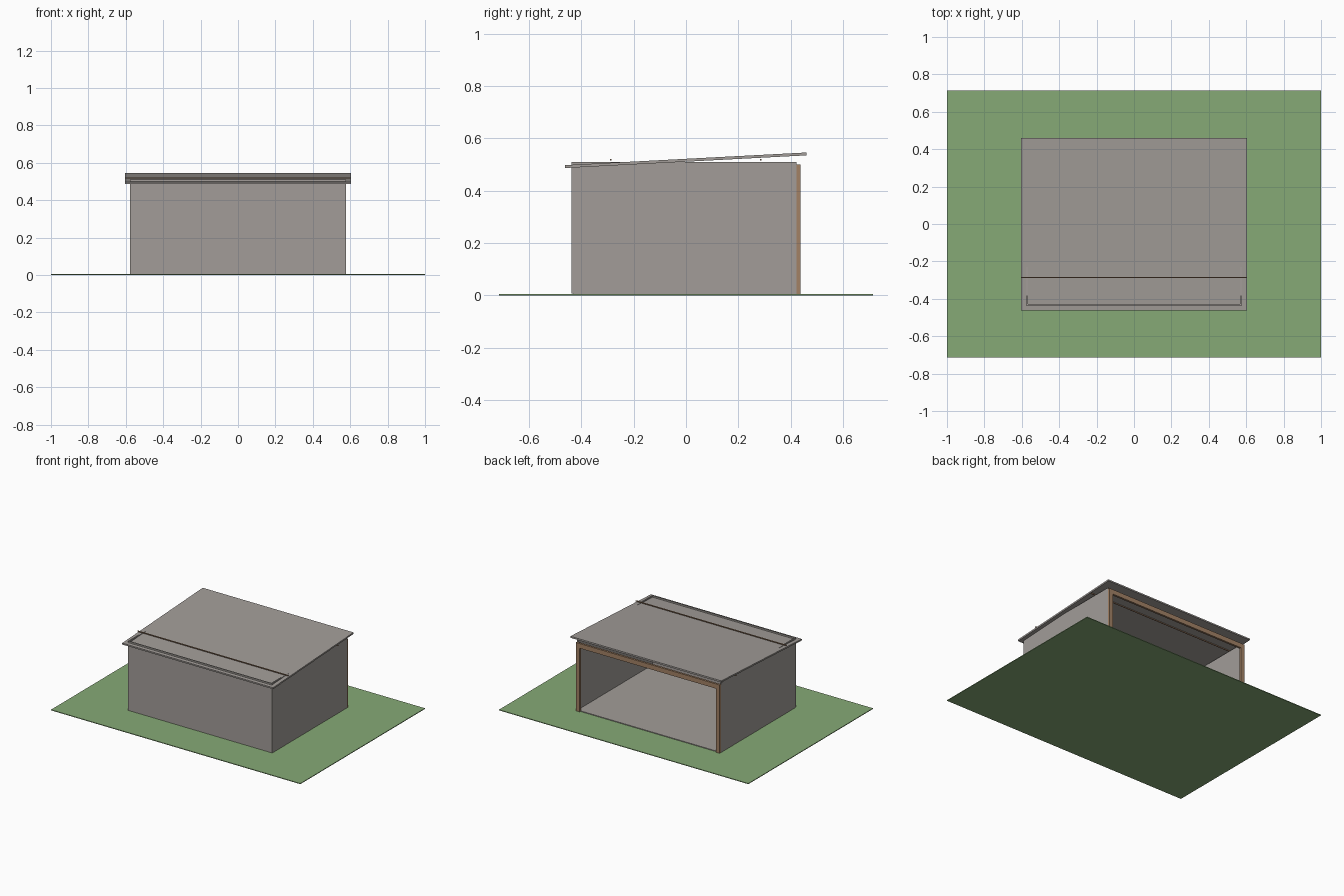
import bpy
import math

cube = bpy.data.objects.get("Cube")
if cube:
    bpy.data.objects.remove(cube, do_unlink=True)


def material(name, rgb):
    m = bpy.data.materials.new(name)
    m.use_nodes = True
    m.diffuse_color = (*rgb, 1)
    m.node_tree.nodes["Principled BSDF"].inputs["Base Color"].default_value = (*rgb, 1)
    return m


GRASS = material("grass green", (0.24, 0.40, 0.18))
GREY = material("panel grey", (0.36, 0.335, 0.315))
WOOD = material("timber brown", (0.36, 0.22, 0.13))


def box(name, x, y, z, mat, tilt=0):
    """Box between (low, high) limits on each axis, tilted about x."""
    spans = (x, y, z)
    bpy.ops.mesh.primitive_cube_add(size=1, location=[(a + b) / 2 for a, b in spans])
    ob = bpy.context.object
    ob.name = name
    ob.scale = [b - a for a, b in spans]
    ob.rotation_euler.x = tilt
    ob.data.materials.append(mat)
    return ob


W = 0.577        # half width of the shed
BACK = 0.423     # rear end of the side walls

# Ground and floor
box("lawn", (-1, 1), (-0.714, 0.714), (0, 0.005), GRASS)
box("floor_slab", (-W + 0.005, W - 0.005), (-0.43, 0.43), (0.004, 0.01), GREY)

# Wall panels, with the back left open
box("front_wall", (-W, W), (-0.437, -0.429), (0.008, 0.51), GREY)
for side, s in (("left", 1), ("right", -1)):
    outer, inner = s * W, s * (W - 0.009)
    box(side + "_wall", sorted((inner, outer)), (-0.429, BACK), (0.005, 0.51), GREY)
    # Timber post beside the opening
    box(side + "_post", sorted((s * (W - 0.03), outer)), (BACK, 0.438), (0.005, 0.5), WOOD)

# Lintel over the opening
box("lintel", (-W + 0.03, W - 0.03), (BACK, 0.438), (0.466, 0.5), WOOD)

# Thin roof battens
for name, y in (("front", -0.287), ("middle", 0), ("rear", 0.285)):
    box(name + "_batten", (-0.604, 0.604), (y - 0.003, y + 0.003), (0.515, 0.521), WOOD)

# Sloping roof sheet, high at the back
box("roof", (-0.605, 0.605), (-0.463, 0.461), (0.511, 0.522), GREY, math.radians(3))
